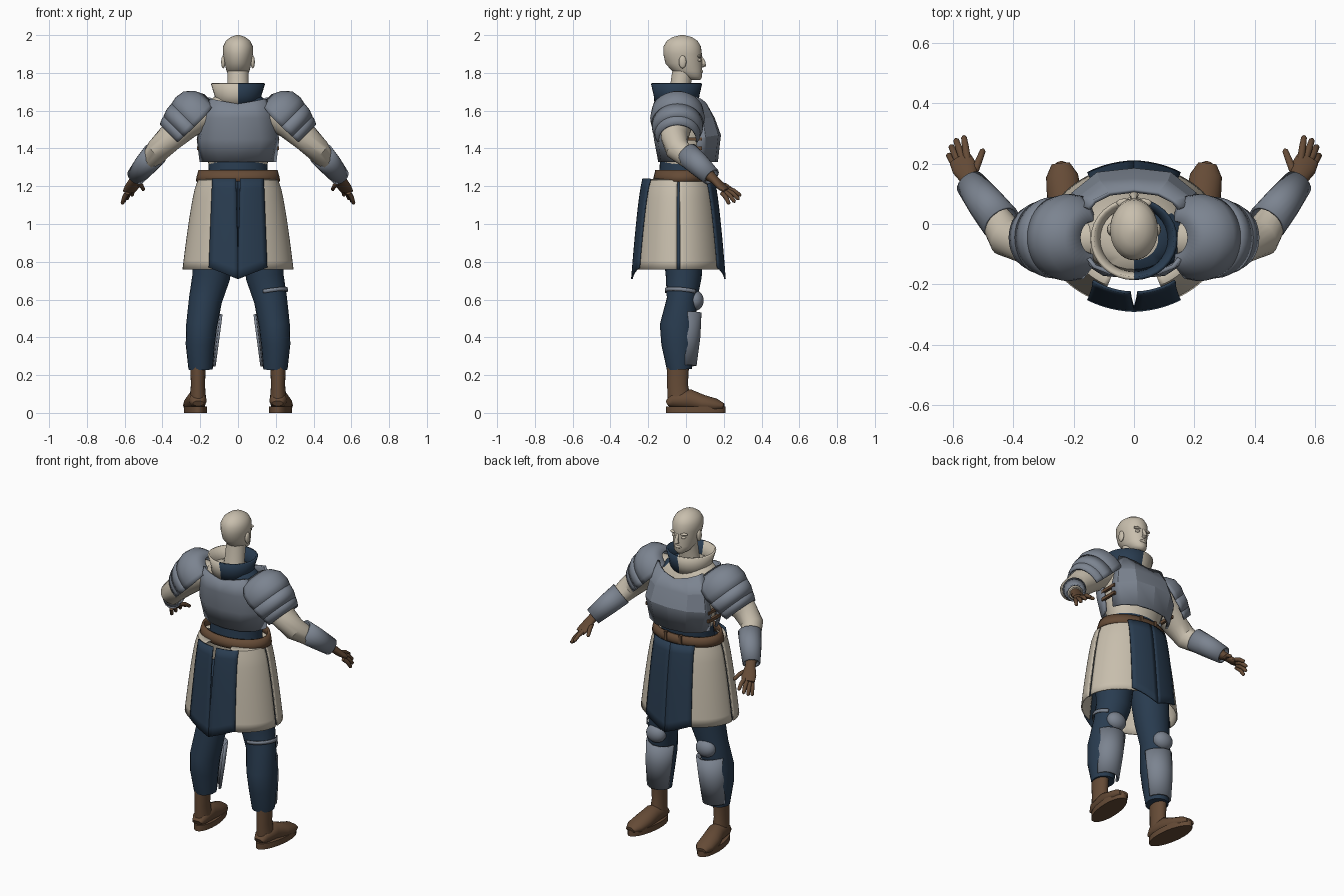
import bpy, bmesh
from math import sin, cos, asin, pi, radians, sqrt
from mathutils import Vector

if "Cube" in bpy.data.objects:
    bpy.data.objects.remove(bpy.data.objects["Cube"])


def material(name, colour):
    mat = bpy.data.materials.new(name)
    mat.use_nodes = True
    mat.diffuse_color = (*colour, 1)
    shader = mat.node_tree.nodes["Principled BSDF"]
    shader.inputs["Base Color"].default_value = (*colour, 1)
    shader.inputs["Roughness"].default_value = 0.7
    return mat


cream = material("cream cloth and skin", (0.58, 0.52, 0.42))
steel = material("blue grey steel", (0.2, 0.23, 0.28))
navy = material("navy cloth", (0.022, 0.045, 0.08))
leather = material("brown leather", (0.13, 0.07, 0.037))


def finish(name, bm, mats, thick=0, angle=35, rule=None):
    """Turn a bmesh into a shaded object, optionally with thickness."""
    bmesh.ops.recalc_face_normals(bm, faces=bm.faces[:])
    if rule:
        for face in bm.faces:
            face.material_index = int(rule(face.calc_center_median()))
    mesh = bpy.data.meshes.new(name)
    bm.to_mesh(mesh)
    bm.free()
    obj = bpy.data.objects.new(name, mesh)
    bpy.context.collection.objects.link(obj)
    for mat in mats:
        mesh.materials.append(mat)
    if thick:
        mod = obj.modifiers.new("thickness", 'SOLIDIFY')
        mod.thickness, mod.offset = thick, 0
    bpy.ops.object.select_all(action='DESELECT')
    obj.select_set(True)
    bpy.context.view_layer.objects.active = obj
    bpy.ops.object.shade_smooth_by_angle(angle=radians(angle))
    return obj


def skin(name, rows, mats, closed=False, caps=False, **options):
    """Bridge rows of points with quads."""
    bm = bmesh.new()
    grid = [[bm.verts.new(p) for p in row] for row in rows]
    n = len(grid[0])
    for a, b in zip(grid, grid[1:]):
        for i in range(n if closed else n - 1):
            j = (i + 1) % n
            bm.faces.new((a[i], a[j], b[j], b[i]))
    if caps:
        bm.faces.new(grid[0])
        bm.faces.new(grid[-1])
    return finish(name, bm, mats, **options)


def limb(name, rings, mat, ref=(0, 0, 1), arc=None, n=20, side=1, thick=0, angle=35):
    """Sweep ellipses (x, y, z, radius, side radius) along a path."""
    pts = [Vector(r[:3]) for r in rings]
    rows = []
    for i, r in enumerate(rings):
        t = (pts[min(i + 1, len(pts) - 1)] - pts[max(i - 1, 0)]).normalized()
        u = Vector(ref)
        u = (u - t * u.dot(t)).normalized()
        v = t.cross(u)
        a0, a1 = arc or (0, 360)
        steps = n + 1 if arc else n
        row = []
        for k in range(steps):
            a = radians(a0 + (a1 - a0) * k / n)
            p = pts[i] + u * r[3] * cos(a) + v * r[-1] * sin(a)
            row.append((p.x * side, p.y, p.z))
        rows.append(row)
    return skin(name, rows, [mat], closed=not arc, caps=not arc and not thick,
                thick=thick, angle=angle)


def stack(name, rings, mats, n=32, caps=True, **options):
    """Loft horizontal ellipses (z, centre y, radius x, radius y)."""
    rows = [[(rx * cos(2 * pi * k / n), cy + ry * sin(2 * pi * k / n), z)
             for k in range(n)] for z, cy, rx, ry in rings]
    return skin(name, rows, mats, closed=True, caps=caps, **options)


def ball(name, centre, size, mat):
    bm = bmesh.new()
    bmesh.ops.create_uvsphere(bm, u_segments=20, v_segments=12, radius=1)
    for v in bm.verts:
        v.co = Vector(centre) + Vector([a * b for a, b in zip(v.co, size)])
    return finish(name, bm, [mat], angle=60)


def box(name, centre, size, mat):
    bm = bmesh.new()
    bmesh.ops.create_cube(bm, size=1)
    for v in bm.verts:
        v.co = Vector(centre) + Vector([a * b for a, b in zip(v.co, size)])
    return finish(name, bm, [mat])


# Head, neck and face
stack("head", [(1.762, .045, .022, .03), (1.78, .032, .046, .054), (1.81, .006, .061, .08),
               (1.85, -.012, .07, .097), (1.9, -.018, .079, .102), (1.94, -.02, .079, .099),
               (1.97, -.02, .064, .081), (1.99, -.02, .038, .05), (2, -.02, .008, .01)],
      [cream], angle=60)
stack("neck", [(1.62, -.05, .08, .065), (1.7, -.035, .058, .054), (1.82, -.015, .055, .056)], [cream])
limb("nose", [(0, .08, 1.885, .006, .008), (0, .092, 1.86, .01, .01),
              (0, .096, 1.84, .012, .015), (0, .08, 1.832, .006, .01)], cream, ref=(0, 1, 0), n=12)
ball("lips", (0, .079, 1.808), (.024, .012, .01), cream)
for s in (1, -1):
    ball("ear", (s * .078, -.018, 1.858), (.011, .02, .034), cream)
    ball("brow", (s * .032, .07, 1.888), (.026, .014, .008), cream)
    ball("eye", (s * .031, .069, 1.868), (.015, .012, .009), cream)

# Shirt and two-tone collar
stack("shirt", [(1.28, -.015, .145, .12), (1.45, 0, .195, .14), (1.56, -.03, .19, .135),
                (1.63, -.045, .175, .115), (1.67, -.05, .13, .1), (1.69, -.05, .08, .07)],
      [cream, navy], rule=lambda c: c.x > .01 and c.z > 1.58 and c.y < .03)
stack("collar", [(1.63, -.05, .115, .11), (1.68, -.05, .118, .115), (1.745, -.05, .138, .13)],
      [cream, navy], caps=False, thick=.012, rule=lambda c: c.x > .01)


# Breastplate and back plate, given as half rows
def plate(name, half_rows, angle):
    rows = [[(-x, y, z) for x, y, z in row[:0:-1]] + row for row in half_rows]
    return skin(name, rows, [steel], thick=.014, angle=angle)


plate("breastplate", [
    [(0, .162, 1.33), (.1, .148, 1.33), (.17, .1, 1.33), (.195, .05, 1.33)],
    [(0, .178, 1.47), (.12, .165, 1.47), (.2, .1, 1.46), (.212, .06, 1.45)],
    [(0, .145, 1.56), (.11, .138, 1.56), (.18, .085, 1.56), (.19, .06, 1.55)],
    [(0, .11, 1.62), (.08, .1, 1.64), (.13, .075, 1.66), (.15, .05, 1.67)]], 12)
plate("back_plate", [
    [(0, -.14, 1.33), (.1, -.125, 1.33), (.17, -.075, 1.33), (.197, -.01, 1.33)],
    [(0, -.163, 1.45), (.12, -.145, 1.45), (.195, -.085, 1.45), (.212, -.01, 1.45)],
    [(0, -.174, 1.56), (.1, -.165, 1.56), (.17, -.12, 1.56), (.19, -.06, 1.56)],
    [(0, -.166, 1.635), (.08, -.16, 1.65), (.13, -.14, 1.66), (.145, -.12, 1.66)]], 40)
for s in (1, -1):
    for z in (1.4, 1.45):
        box("side_strap", (s * .21, .03, z), (.016, .11, .018), leather)

# Waist sash and belt
stack("sash", [(1.24, -.02, .16, .125), (1.3, -.015, .155, .125), (1.37, -.01, .155, .125)], [navy])
stack("belt", [(1.225, -.022, .217, .146), (1.25, -.02, .212, .144), (1.283, -.018, .203, .138)],
      [leather], caps=False, thick=.014)
for x in (-.05, .05):
    box("belt_loop", (x, .122, 1.253), (.018, .018, .07), leather)


# Skirt surface: point at an angle from the y axis, t runs from waist to hem
def skirt_point(angle, t, facing, grow=0):
    flare = max(t, 0) ** .7
    return (((.21 + .08 * flare) + grow) * sin(angle),
            -.04 + facing * (.175 + .055 * flare + grow) * cos(angle), 1.23 - .47 * t)


steps = [i / 10 for i in range(11)]
for facing, label in ((-1, "back"), (1, "front")):
    for s in (1, -1):
        rows = []
        for t in [-.02] + steps:
            arc = [radians(24 + 64 * k / 14) * s for k in range(15)]
            row = [skirt_point(a, t, facing) for a in arc]
            if t < 0:
                row = [(x * .8, -.035 + (y + .035) * .75, z) for x, y, z in row]
            rows.append(row)
        skin(label + "_skirt_side", rows, [cream], thick=.008)

        # Pointed tabard half, the back pair parted by a tapering slit
        rows = []
        for t in steps:
            edge = .135 + .018 * t
            gap = max(0, .011 * (1 - t * 1.3)) if facing < 0 else 0
            row = []
            for k in range(7):
                x = gap + (edge - gap) * k / 6
                drop = t * (1 + .13 * (1 - x / edge))
                a = asin(x / (.22 + .08 * drop ** .7))
                row.append(skirt_point(a * s, drop - .02, facing, .012))
            rows.append(row)
        skin(label + "_tabard", rows, [navy], thick=.009)
for s in (1, -1):
    rows = [[skirt_point(radians(a) * s, t, 1, -.008) for a in (85, 90, 95)] for t in steps]
    skin("skirt_slit_lining", rows, [navy], thick=.004)

# Arms, armour and legs on both sides
for s in (1, -1):
    limb("sleeve", [(.12, -.05, 1.59, .07), (.2, -.05, 1.575, .085), (.28, -.05, 1.53, .085),
                    (.36, -.06, 1.455, .072), (.42, -.045, 1.395, .065), (.46, .02, 1.34, .052),
                    (.535, .125, 1.255, .034)], cream, side=s)

    # Layered shoulder plates along a slanted axis
    for name, profile in (("upper", [(.1, .143), (.16, .155), (.21, .147), (.25, .11), (.275, .06)]),
                          ("middle", [(.045, .13), (.08, .143), (.12, .147)]),
                          ("lower", [(0, .113), (.03, .127), (.07, .132)])):
        rings = [(.33 - d * sqrt(.5), -.045, 1.445 + d * sqrt(.5), r, r * .9) for d, r in profile]
        limb(name + "_shoulder_plate", rings, steel, arc=(-98, 98), side=s, thick=.01)

    limb("vambrace", [(.44, .005, 1.37, .063), (.49, .068, 1.313, .057), (.542, .135, 1.25, .046)],
         steel, side=s, thick=.008)

    # Gloved hand
    limb("palm", [(.53, .12, 1.26, .03), (.545, .15, 1.235, .022, .03), (.56, .185, 1.2, .02, .042),
                  (.575, .215, 1.175, .015, .038)], leather, side=s)
    for name, base, tip in (("thumb", (.53, .165, 1.215), (.498, .248, 1.18)),
                            ("index_finger", (.55, .205, 1.19), (.563, .292, 1.15)),
                            ("middle_finger", (.565, .21, 1.18), (.59, .282, 1.13)),
                            ("ring_finger", (.58, .205, 1.17), (.606, .26, 1.115)),
                            ("little_finger", (.588, .19, 1.165), (.614, .23, 1.105))):
        a, b = Vector(base), Vector(tip)
        mid = a.lerp(b, .55) + Vector((0, 0, .008))
        limb(name, [(*a, .013), (*mid, .012), (*a.lerp(b, .92), .01), (*b, .004)],
             leather, side=s, n=10, angle=60)

    limb("trouser_leg", [(.12, -.02, 1, .11, .11), (.13, -.015, .85, .105, .108), (.142, -.012, .72, .095, .1),
                         (.172, -.022, .6, .08, .088), (.193, -.042, .46, .097, .082),
                         (.2, -.042, .36, .088, .077), (.198, -.035, .23, .066, .064)],
         navy, ref=(0, 1, 0), side=s)
    limb("shin_guard", [(.17, -.012, .53, .088, .083), (.182, -.012, .4, .082, .078),
                        (.19, -.012, .25, .062, .066)], steel, ref=(0, 1, 0), arc=(-85, 85), side=s, thick=.012)
    ball("knee_pad", (s * .17, .048, .595), (.062, .046, .054), steel)

    # Boot: shaft, foot and flat sole
    limb("boot_shaft", [(.212, -.042, .25, .058, .042), (.212, -.045, .15, .055, .037),
                        (.213, -.035, .06, .062, .045)], leather, ref=(0, 1, 0), side=s)
    limb("boot_foot", [(.21, -.1, .05, .015, .03), (.212, -.07, .065, .04, .046), (.218, .02, .07, .055, .05),
                       (.23, .09, .05, .045, .058), (.238, .16, .04, .035, .053), (.243, .2, .035, .015, .03)],
         leather, side=s)
    outline = [(s * (.225 + .015 * cos(a) + .06 * sin(a)), .052 + .157 * cos(a))
               for a in [2 * pi * k / 28 for k in range(28)]]
    skin("boot_sole", [[(x, y, z) for x, y in outline] for z in (0, .035)], [leather], closed=True, caps=True)

# Single knee strap on one leg
limb("knee_strap", [(.165, -.018, .65, .092, .096), (.168, -.02, .63, .09, .095)],
     steel, ref=(0, 1, 0), arc=(40, 200), thick=.006)
